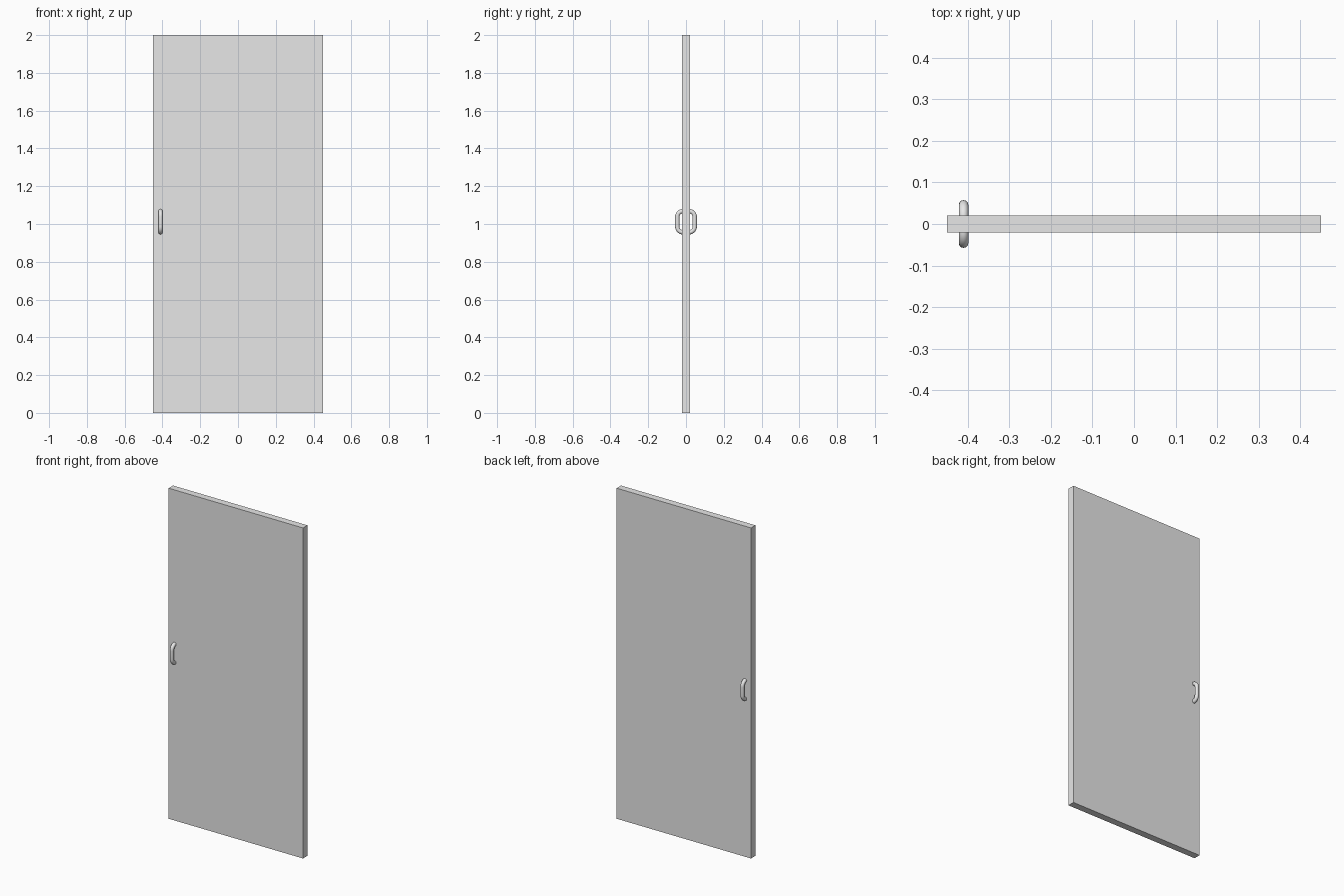
import bpy
import math
from mathutils import Vector

if "Cube" in bpy.data.objects:
    bpy.data.objects.remove(bpy.data.objects["Cube"], do_unlink=True)

WIDTH, DEPTH, HEIGHT = 0.9, 0.042, 2.0
HANDLE_X, HANDLE_Z = -0.41, 1.012
TUBE = 0.0115           # handle tube radius
REACH = 0.046           # handle centreline distance from the door middle
HALF = 0.056            # half the height of the handle centreline
CORNER = 0.03           # bend radius

grey = bpy.data.materials.new("plain grey")
grey.use_nodes = True
colour = (0.8, 0.8, 0.8, 1)
grey.diffuse_color = colour
grey.node_tree.nodes["Principled BSDF"].inputs["Base Color"].default_value = colour

# Door panel
bpy.ops.mesh.primitive_cube_add(size=1, location=(0, 0, HEIGHT / 2))
panel = bpy.context.object
panel.name = "door_panel"
panel.scale = (WIDTH, DEPTH, HEIGHT)
bpy.ops.object.transform_apply(location=False, rotation=False, scale=True)
panel.data.materials.append(grey)


def handle_path(side):
    """Centreline of a pull handle with two rounded bends."""
    path = [(0.012, -HALF)]
    for sign, start in ((-1, -90), (1, 0)):
        for step in range(9):
            a = math.radians(start + 90 * step / 8)
            path.append((REACH - CORNER + CORNER * math.cos(a),
                         sign * (HALF - CORNER) + CORNER * math.sin(a)))
    path.append((0.012, HALF))
    return [Vector((0, side * y, z)) for y, z in path]


def make_handle(name, side):
    curve = bpy.data.curves.new(name, "CURVE")
    curve.dimensions = "3D"
    curve.bevel_depth = TUBE
    curve.bevel_resolution = 4
    curve.use_fill_caps = True
    points = handle_path(side)
    spline = curve.splines.new("POLY")
    spline.points.add(len(points) - 1)
    for target, co in zip(spline.points, points):
        target.co = (*co, 1)
    curve.materials.append(grey)
    handle = bpy.data.objects.new(name, curve)
    handle.location = (HANDLE_X, 0, HANDLE_Z)
    bpy.context.collection.objects.link(handle)
    # Turn the swept tube into a smooth mesh
    bpy.ops.object.select_all(action="DESELECT")
    handle.select_set(True)
    bpy.context.view_layer.objects.active = handle
    bpy.ops.object.convert(target="MESH")
    bpy.ops.object.shade_smooth_by_angle(angle=math.radians(40))


# Pull handles on both faces
make_handle("front_handle", -1)
make_handle("back_handle", 1)
